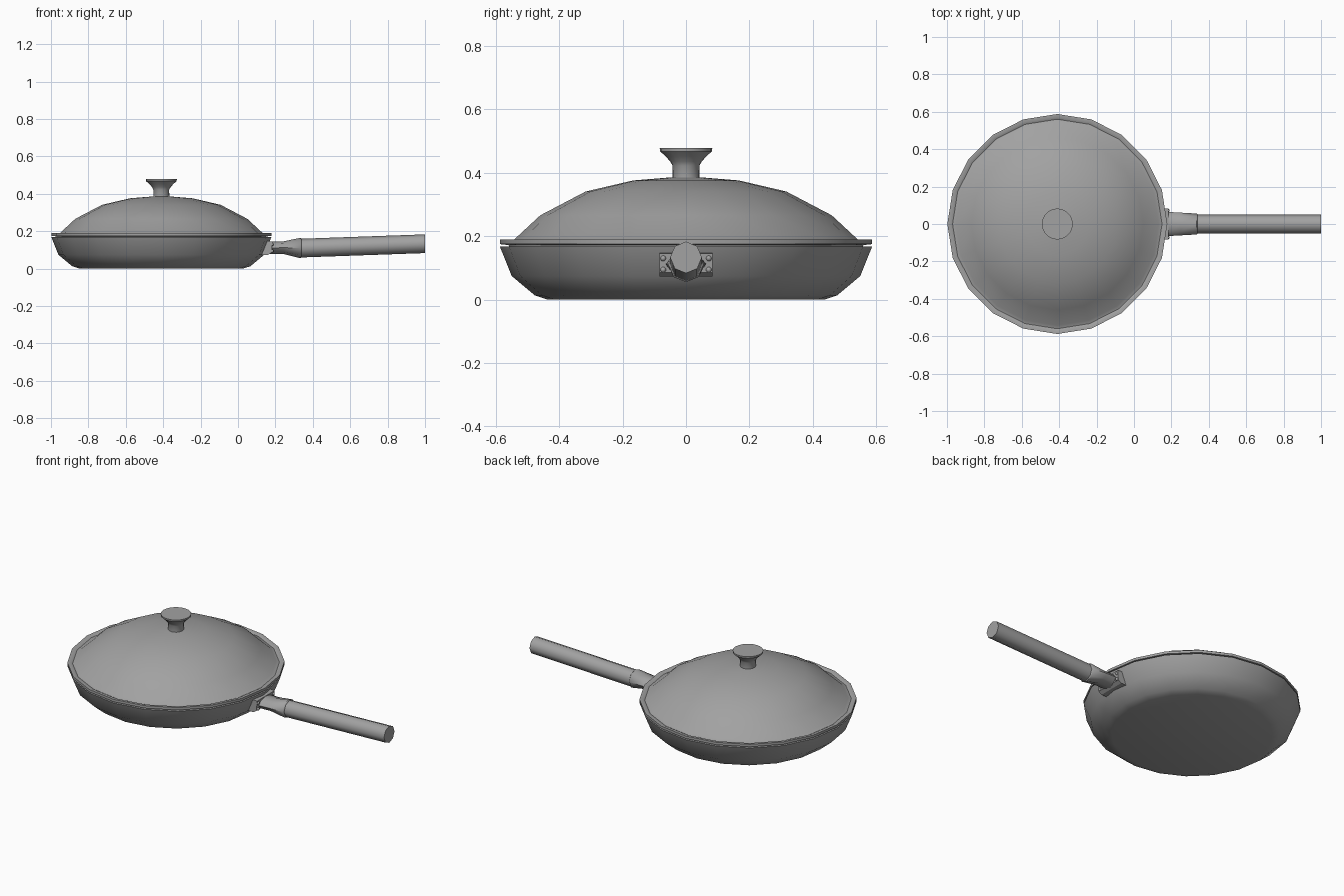
import bpy, bmesh, math
from mathutils import Vector

if "Cube" in bpy.data.objects:
    bpy.data.objects.remove(bpy.data.objects["Cube"])

CX = -0.41     # centre of the pan
SIDES = 20

metal = bpy.data.materials.new("brushed grey metal")
metal.use_nodes = True
GREY = (0.36, 0.36, 0.36, 1)
metal.diffuse_color = GREY
metal.node_tree.nodes["Principled BSDF"].inputs["Base Color"].default_value = GREY


def finish(name, bm, angle=35):
    bmesh.ops.remove_doubles(bm, verts=bm.verts, dist=1e-5)
    bmesh.ops.recalc_face_normals(bm, faces=bm.faces)
    mesh = bpy.data.meshes.new(name)
    bm.to_mesh(mesh)
    bm.free()
    mesh.materials.append(metal)
    obj = bpy.data.objects.new(name, mesh)
    bpy.context.collection.objects.link(obj)
    bpy.ops.object.select_all(action="DESELECT")
    obj.select_set(True)
    bpy.context.view_layer.objects.active = obj
    bpy.ops.object.shade_smooth_by_angle(angle=math.radians(angle))
    return obj


def loft(name, rings, capped=True, angle=35):
    """Skin a row of equal vertex rings."""
    bm = bmesh.new()
    rows = [[bm.verts.new(p) for p in ring] for ring in rings]
    n = len(rows[0])
    for a, b in zip(rows, rows[1:]):
        for i in range(n):
            j = (i + 1) % n
            bm.faces.new((a[i], a[j], b[j], b[i]))
    if capped:
        bm.faces.new(rows[0])
        bm.faces.new(rows[-1])
    return finish(name, bm, angle)


def lathe(name, profile, sides=SIDES, angle=35):
    turns = [2 * math.pi * i / sides for i in range(sides)]
    return loft(name, [[(CX + r * math.cos(t), r * math.sin(t), z) for t in turns]
                       for r, z in profile], angle=angle)


def tube(name, stations, sides, angle=50):
    """Elliptical sections along x: (x, centre z, half width, half height)."""
    turns = [2 * math.pi * i / sides for i in range(sides)]
    return loft(name, [[(x, w * math.sin(t), z + h * math.cos(t)) for t in turns]
                       for x, z, w, h in stations], angle=angle)


# Pan body: flat base, flared wall, open inside
lathe("pan_body", [(0.437, 0.0), (0.477, 0.013), (0.55, 0.074), (0.588, 0.168),
                   (0.57, 0.168), (0.535, 0.08), (0.47, 0.026), (0.43, 0.018)])

# Lid: flange, hollow dome and inner locating lip
lathe("lid", [(0.02, 0.387), (0.045, 0.386), (0.167, 0.376), (0.317, 0.341),
              (0.46, 0.266), (0.542, 0.19), (0.56, 0.184), (0.572, 0.19),
              (0.588, 0.19), (0.588, 0.175), (0.56, 0.172), (0.555, 0.15),
              (0.535, 0.15), (0.53, 0.185), (0.45, 0.255), (0.31, 0.328),
              (0.16, 0.363), (0.02, 0.373)])

# Knob: short stem that flares to a flat top
lathe("lid_knob", [(0.043, 0.38), (0.042, 0.422), (0.05, 0.436), (0.064, 0.452),
                   (0.082, 0.468), (0.083, 0.478)])

# Handle bracket: block that follows the pan wall
side = [(0.12, 0.073), (0.16, 0.073), (0.18, 0.086), (0.184, 0.145), (0.14, 0.148)]
loft("handle_bracket", [[(x, y, z) for x, z in side] for y in (-0.083, 0.083)], angle=20)

# Rivets on both wings of the bracket
bm = bmesh.new()
for y in (-0.072, 0.072):
    for z in (0.094, 0.13):
        new = bmesh.ops.create_uvsphere(bm, u_segments=10, v_segments=6, radius=0.009)
        bmesh.ops.translate(bm, verts=new["verts"], vec=Vector((0.182, y, z)))
finish("bracket_rivets", bm, 60)

# Ferrule: flattened at the bracket, round at the grip
tube("handle_ferrule", [(0.15, 0.11, 0.06, 0.034), (0.19, 0.111, 0.064, 0.033),
                        (0.245, 0.112, 0.061, 0.034), (0.335, 0.11, 0.056, 0.055),
                        (0.34, 0.11, 0.05, 0.05)], 8)

# Grip: long bar that rises slightly
tube("handle_grip", [(0.32, 0.109, 0.05, 0.05), (1.0, 0.133, 0.05, 0.05)], 8)
